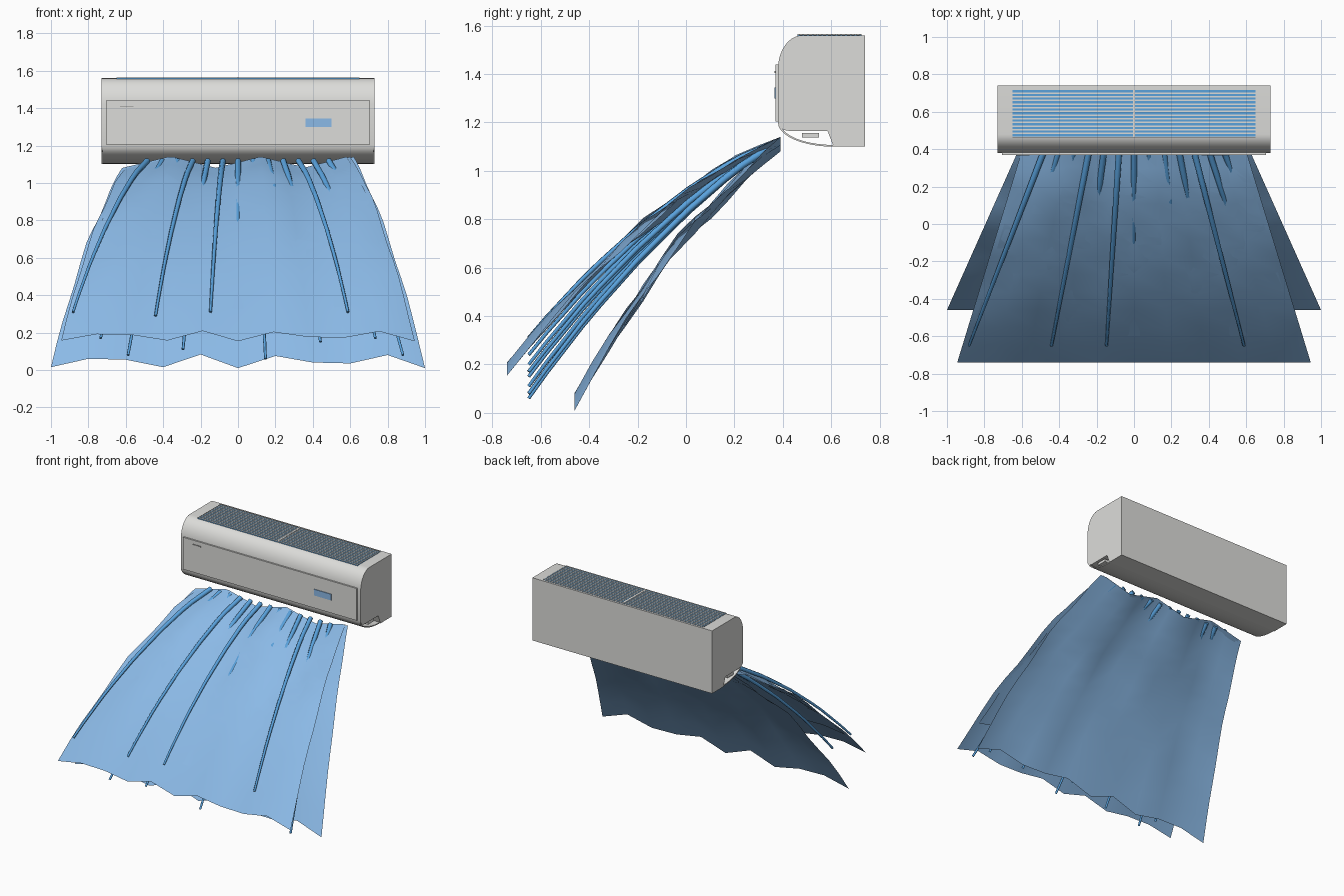
import bpy, math

if "Cube" in bpy.data.objects:
    bpy.data.objects.remove(bpy.data.objects["Cube"], do_unlink=True)


def material(name, r, g, b):
    m = bpy.data.materials.new(name)
    m.use_nodes = True
    m.diffuse_color = (r, g, b, 1)
    m.node_tree.nodes["Principled BSDF"].inputs["Base Color"].default_value = (r, g, b, 1)
    return m


CASING = material("casing grey", 0.72, 0.72, 0.70)
TRIM = material("trim grey", 0.42, 0.42, 0.41)
AIR = material("pale air blue", 0.27, 0.51, 0.83)
STREAM = material("stream blue", 0.10, 0.36, 0.72)


def add_mesh(name, verts, faces, mat, smooth=None):
    me = bpy.data.meshes.new(name)
    me.from_pydata(verts, [], faces)
    me.materials.append(mat)
    ob = bpy.data.objects.new(name, me)
    bpy.context.collection.objects.link(ob)
    if smooth:
        bpy.ops.object.select_all(action="DESELECT")
        ob.select_set(True)
        bpy.context.view_layer.objects.active = ob
        bpy.ops.object.shade_smooth_by_angle(angle=math.radians(smooth))
    return ob


def extrude_x(name, profile, half, mat, smooth=None):
    """Closed (y, z) outline, clockwise seen from +x, swept along x."""
    n = len(profile)
    verts = [(x, y, z) for x in (-half, half) for y, z in profile]
    faces = [(i, (i + 1) % n, n + (i + 1) % n, n + i) for i in range(n)]
    faces += [tuple(range(n))[::-1], tuple(range(n, 2 * n))]
    ob = add_mesh(name, verts, faces, mat)
    import bmesh
    bm = bmesh.new()
    bm.from_mesh(ob.data)
    bmesh.ops.recalc_face_normals(bm, faces=bm.faces)
    bm.to_mesh(ob.data)
    bm.free()
    if smooth:
        bpy.ops.object.select_all(action="DESELECT")
        ob.select_set(True)
        bpy.context.view_layer.objects.active = ob
        bpy.ops.object.shade_smooth_by_angle(angle=math.radians(smooth))
    return ob


def box(name, x0, x1, y0, y1, z0, z1, mat):
    ob = extrude_x(name, [(y0, z0), (y0, z1), (y1, z1), (y1, z0)], (x1 - x0) / 2, mat)
    ob.location.x = (x0 + x1) / 2
    return ob


def arc(cy, cz, ry, rz, a0, a1, n):
    angles = [math.radians(a0 + (a1 - a0) * i / n) for i in range(n + 1)]
    return [(cy + ry * math.cos(a), cz + rz * math.sin(a)) for a in angles]


# Casing with rounded upper front and a stepped underside
outline = [(0.74, 1.10), (0.74, 1.56)]
outline += arc(0.48, 1.42, 0.10, 0.14, 90, 180, 10)
outline += arc(0.43, 1.20, 0.05, 0.035, 180, 270, 5)
outline += [(0.585, 1.165), (0.61, 1.10)]
extrude_x("casing", outline, 0.73, CASING, 35)

# Front panel, display and badge strip
box("front_panel", -0.705, 0.705, 0.37, 0.385, 1.205, 1.44, CASING)
box("display", 0.36, 0.50, 0.365, 0.372, 1.30, 1.345, AIR)
box("badge_strip", -0.63, -0.56, 0.366, 0.372, 1.405, 1.412, TRIM)

# Curved outlet flap and its hinge bar
outer = arc(0.61, 1.20, 0.23, 0.10, 180, 270, 10)
inner = arc(0.61, 1.20, 0.222, 0.093, 180, 270, 10)
extrude_x("outlet_flap", outer + inner[::-1], 0.725, CASING, 35)
box("flap_hinge_bar", -0.72, 0.72, 0.48, 0.55, 1.137, 1.157, CASING)

# Intake grille on top
box("intake_opening", -0.65, 0.65, 0.46, 0.725, 1.555, 1.562, STREAM)
SLATS = 14
for i in range(SLATS):
    y = 0.465 + 0.255 * i / (SLATS - 1)
    box("intake_slat", -0.65, 0.65, y - 0.004, y + 0.004, 1.555, 1.565, CASING)
box("intake_centre_bar", -0.006, 0.006, 0.46, 0.725, 1.555, 1.566, CASING)


def interp(path, y):
    """Height of a descending (y, z) path at y."""
    for (y0, z0), (y1, z1) in zip(path, path[1:]):
        if y >= y1:
            return z0 + (z1 - z0) * (y - y0) / (y1 - y0)
    return path[-1][1]


UPPER = [(0.39, 1.11), (0.2, 1.03), (0, 0.90), (-0.2, 0.745), (-0.4, 0.565), (-0.6, 0.35), (-0.74, 0.18)]
LOWER = [(0.39, 1.11), (0.3, 1.04), (0.2, 0.94), (0, 0.74), (-0.1, 0.61), (-0.2, 0.47),
         (-0.3, 0.32), (-0.4, 0.155), (-0.46, 0.045)]
HEM = [-0.03, 0.015, 0.01, -0.03, 0.038, -0.035, 0.03, -0.005, -0.01, 0.035, -0.035]
COLS, ROWS = 10, 12


def air_sheet(name, path, top_half, end_half, end_y, hem_scale, lift):
    """Open sheet that fans out and ripples as it falls."""
    verts = []
    for r in range(ROWS + 1):
        t = r / ROWS
        y = 0.39 + (end_y - 0.39) * t
        half = top_half + (end_half - top_half) * t
        for c in range(COLS + 1):
            ripple = 0.03 * math.cos((c - 2) * math.pi / 2) * (1 - t)
            ripple += HEM[c] * hem_scale * t
            ripple += 0.016 * math.sin(c * 2.1 + r * 1.3) * math.sin(math.pi * t)
            z = interp(path, y) + ripple + lift * t
            verts.append((half * (2 * c / COLS - 1), y, z))
    w = COLS + 1
    faces = [(r * w + c, (r + 1) * w + c, (r + 1) * w + c + 1, r * w + c + 1)
             for r in range(ROWS) for c in range(COLS)]
    return add_mesh(name, verts, faces, AIR, 60)


air_sheet("upper_air_sheet", UPPER, 0.60, 0.945, -0.74, 0.75, 0)
air_sheet("middle_air_sheet", UPPER, 0.58, 0.87, -0.60, 0.5, -0.01)
air_sheet("lower_air_sheet", LOWER, 0.62, 1.0, -0.46, 1.0, 0)

# Tapered air streams, fanned out between the sheets
END_Z = [0.31, 0.17, 0.08, 0.29, 0.11, 0.31, 0.20, 0.06, 0.24, 0.15, 0.31, 0.17, 0.08]
for i, end_z in enumerate(END_Z):
    end_x = 0.147 * (i - 6)
    drop = end_z - interp(UPPER, -0.65)
    curve = bpy.data.curves.new("air_stream", "CURVE")
    curve.dimensions = "3D"
    curve.bevel_depth = 0.017
    curve.bevel_resolution = 1
    curve.use_fill_caps = True
    curve.materials.append(STREAM)
    spline = curve.splines.new("POLY")
    STEPS = 14
    spline.points.add(STEPS)
    for k, p in enumerate(spline.points):
        t = k / STEPS
        y = 0.38 - 1.03 * t
        z = interp(UPPER, y) + drop * t + 0.012 * (1 - t)
        p.co = (end_x * (0.55 + 0.45 * t), y, z, 1)
        p.radius = 1.0 - 0.55 * t
    ob = bpy.data.objects.new("air_stream", curve)
    bpy.context.collection.objects.link(ob)
